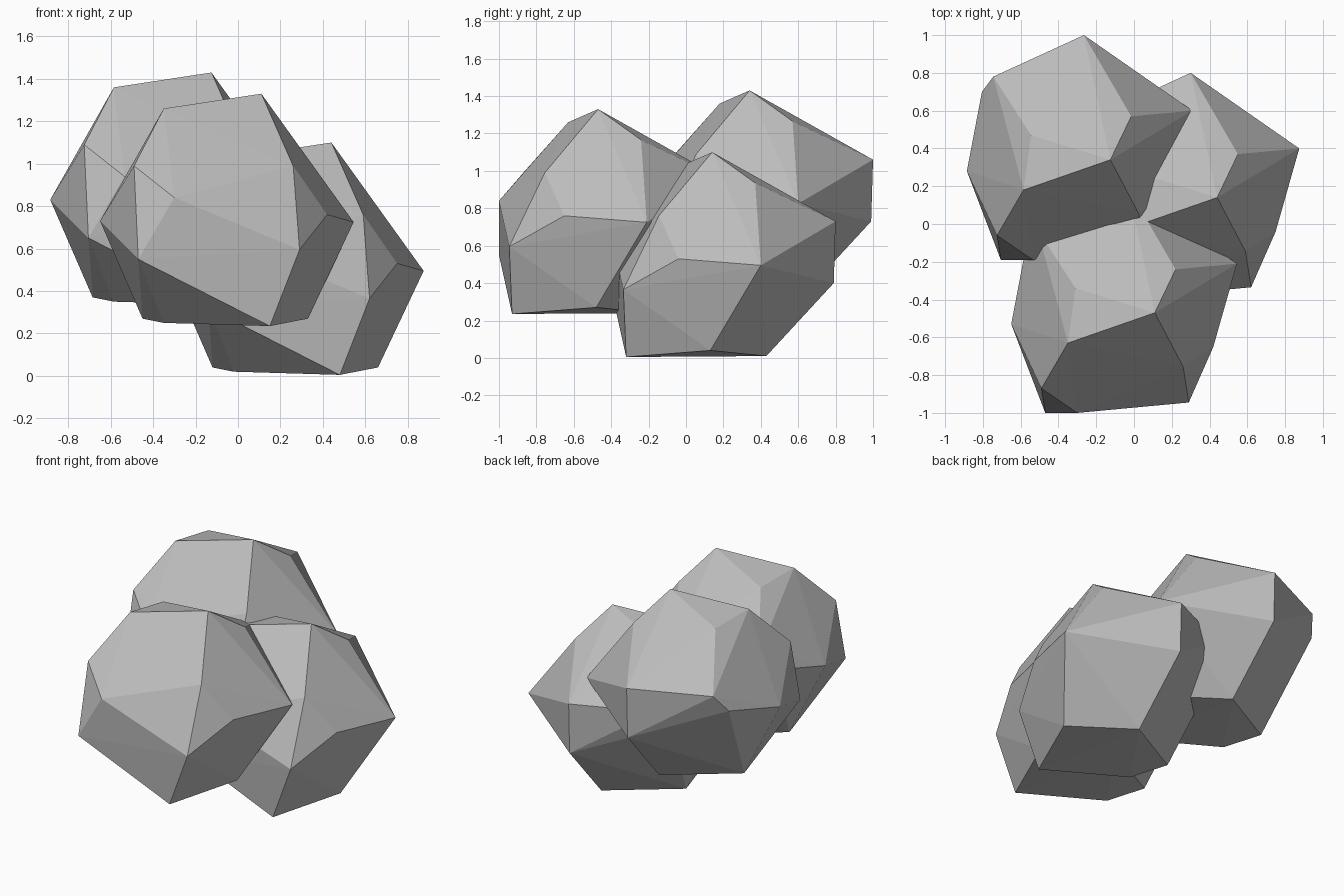
import bpy
import bmesh
from mathutils import Vector

cube = bpy.data.objects.get("Cube")
if cube:
    bpy.data.objects.remove(cube, do_unlink=True)

# Single grey stone colour
stone = bpy.data.materials.new("stone_grey")
stone.use_nodes = True
grey = (0.5, 0.5, 0.5, 1)
stone.diffuse_color = grey
stone.node_tree.nodes["Principled BSDF"].inputs["Base Color"].default_value = grey

# Corners of one chipped boulder, grouped by region
crown = [(.11, -.47, 1.33), (-.35, -.63, 1.26), (-.31, -.34, 1.23), (.22, -.24, 1.165)]
front = [(-.49, -.87, .99), (.26, -.755, .99), (-.30, -1, .84), (-.47, -1, .55), (.29, -.945, .595)]
sides = [(.545, -.21, .725), (.42, -.65, .76), (-.65, -.53, .73), (-.57, -.11, .84)]
back = [(-.51, -.03, .95), (-.03, .19, .96), (-.03, .18, .63)]
base = [(.15, -.93, .235), (.33, -.48, .27), (-.01, -.18, .24), (-.45, -.44, .27), (-.35, -.67, .25)]


def boulder_mesh():
    """Flat-faced convex stone wrapped around the corners."""
    bm = bmesh.new()
    for corner in crown + front + sides + back + base:
        bm.verts.new(corner)
    result = bmesh.ops.convex_hull(bm, input=bm.verts)
    loose = [v for v in bm.verts if not v.link_faces]
    bmesh.ops.delete(bm, geom=loose, context="VERTS")
    bmesh.ops.recalc_face_normals(bm, faces=bm.faces)
    for face in bm.faces:
        face.smooth = False
    mesh = bpy.data.meshes.new("boulder")
    bm.to_mesh(mesh)
    bm.free()
    mesh.materials.append(stone)
    return mesh


# Three copies of the boulder leaning on each other
boulder = boulder_mesh()
placements = {
    "front_boulder": (0, 0, 0),
    "back_right_boulder": (-.235, .81, .10),
    "back_left_boulder": (.33, .61, -.23),
}
for name, offset in placements.items():
    rock = bpy.data.objects.new(name, boulder)
    rock.location = Vector(offset)
    bpy.context.scene.collection.objects.link(rock)
